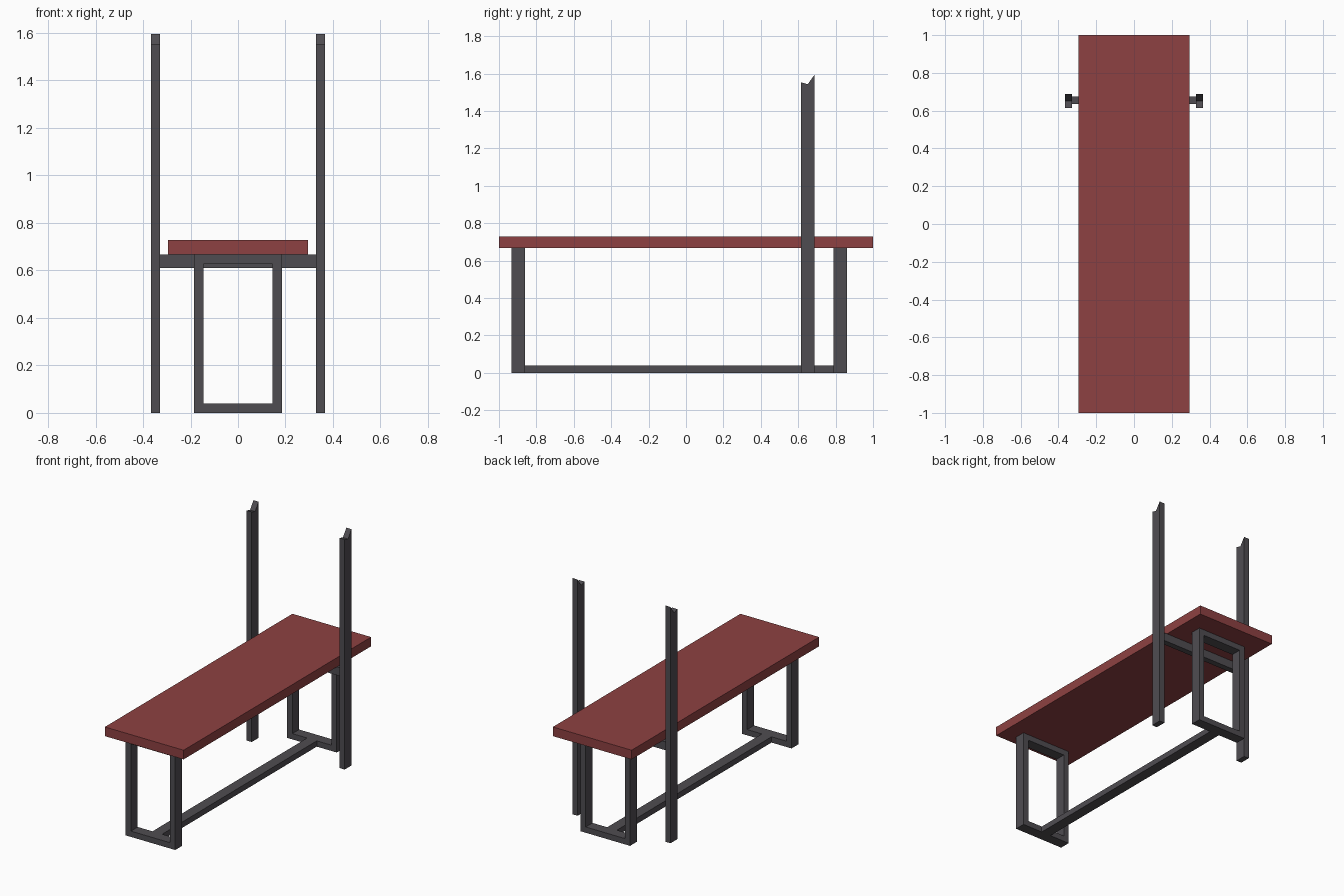
import bpy

if "Cube" in bpy.data.objects:
    bpy.data.objects.remove(bpy.data.objects["Cube"])


def material(name, rgb):
    m = bpy.data.materials.new(name)
    m.diffuse_color = (*rgb, 1)
    m.use_nodes = True
    m.node_tree.nodes["Principled BSDF"].inputs["Base Color"].default_value = m.diffuse_color
    return m


RED = material("red_board", (0.27, 0.053, 0.054))
GREY = material("dark_steel", (0.078, 0.073, 0.083))


def mesh_object(name, verts, faces, mat):
    me = bpy.data.meshes.new(name)
    me.from_pydata(verts, [], faces)
    me.materials.append(mat)
    ob = bpy.data.objects.new(name, me)
    bpy.context.collection.objects.link(ob)
    return ob


def extrude_x(name, profile, x0, x1, mat):
    """Prism along x from a counter-clockwise (y, z) profile."""
    n = len(profile)
    verts = [(x, y, z) for x in (x0, x1) for y, z in profile]
    faces = [tuple(reversed(range(n))), tuple(range(n, 2 * n))]
    faces += [(i, (i + 1) % n, n + (i + 1) % n, n + i) for i in range(n)]
    return mesh_object(name, verts, faces, mat)


def box(name, x, y, z, mat):
    profile = [(y[0], z[0]), (y[1], z[0]), (y[1], z[1]), (y[0], z[1])]
    return extrude_x(name, profile, x[0], x[1], mat)


UNDER = 0.666   # underside of the board
T = 0.039       # thin side of the steel tube
HALF = 0.185    # half width of a leg frame

# Board
box("bench_board", (-0.294, 0.294), (-1, 1), (UNDER, 0.728), RED)

# Rectangular leg frames
for end, y in (("front", (-0.934, -0.861)), ("back", (0.789, 0.861))):
    for side, x in (("left", (-HALF, T - HALF)), ("right", (HALF - T, HALF))):
        box(f"{end}_{side}_leg", x, y, (0, UNDER), GREY)
    inner = (T - HALF, HALF - T)
    box(f"{end}_foot_bar", inner, y, (0, T), GREY)
    box(f"{end}_top_bar", inner, y, (UNDER - T, UNDER), GREY)

# Floor rail joining the frames
box("floor_rail", (-0.036, 0.036), (-0.861, 0.789), (0, T), GREY)

# Cross bar carrying the uprights
box("upright_cross_bar", (-0.328, 0.328), (0.634, 0.674), (0.61, UNDER), GREY)

# Tall uprights with a notched top
notched = [(0.615, 0), (0.688, 0), (0.688, 1.595), (0.651, 1.543), (0.615, 1.553)]
extrude_x("left_upright", notched, -0.366, -0.328, GREY)
extrude_x("right_upright", notched, 0.328, 0.366, GREY)
